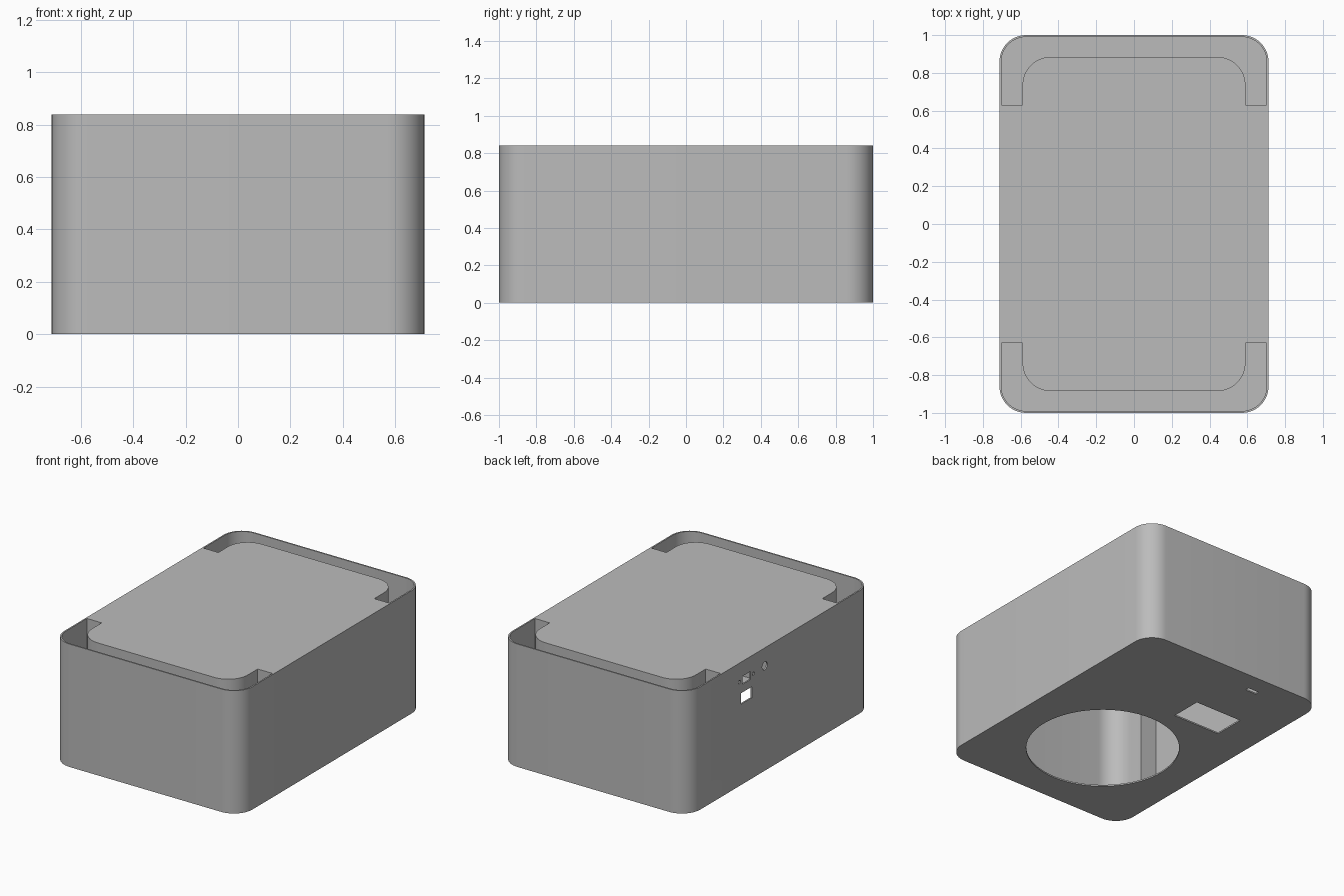
import bpy, bmesh, math
from mathutils import Vector

cube = bpy.data.objects.get("Cube")
if cube:
    bpy.data.objects.remove(cube, do_unlink=True)

W, L, H = 0.712, 1.0, 0.84      # half width, half length, height
T = 0.01                        # wall thickness
R = 0.14                        # outer corner radius
IX, IY, IR = 0.59, 0.885, 0.15  # narrow end of the inner chamber
STEP = 0.63                     # where the chamber narrows

grey = bpy.data.materials.new("plain grey")
grey.use_nodes = True
grey.diffuse_color = (0.5, 0.5, 0.5, 1)
grey.node_tree.nodes["Principled BSDF"].inputs["Base Color"].default_value = (0.5, 0.5, 0.5, 1)


def arc(cx, cy, r, start, n=12):
    """Quarter turn, counter-clockwise from start degrees."""
    angles = [math.radians(start + 90 * i / n) for i in range(n + 1)]
    return [(cx + r * math.cos(a), cy + r * math.sin(a)) for a in angles]


def far_end(x, y, r):
    """Right and left rounded corners of the +y end."""
    return arc(x - r, y - r, r, 0) + arc(r - x, y - r, r, 90)


def turned(points):
    return [(-x, -y) for x, y in points]


def circle(cx, cy, r, n):
    return [(cx + r * math.cos(math.tau * i / n), cy + r * math.sin(math.tau * i / n)) for i in range(n)]


def rect(cx, cy, w, h):
    return [(cx + sx * w / 2, cy + sy * h / 2) for sx, sy in ((-1, -1), (1, -1), (1, 1), (-1, 1))]


def prism(name, profiles, low, high, along_x=False):
    """Extrude closed profiles from low to high along z, or along x with (y, z) profiles."""
    bm = bmesh.new()
    for points in profiles:
        place = (lambda a, b: Vector((low, a, b))) if along_x else (lambda a, b: Vector((a, b, low)))
        face = bm.faces.new([bm.verts.new(place(a, b)) for a, b in points])
        out = bmesh.ops.extrude_face_region(bm, geom=[face])
        verts = [v for v in out["geom"] if isinstance(v, bmesh.types.BMVert)]
        shift = Vector((high - low, 0, 0)) if along_x else Vector((0, 0, high - low))
        bmesh.ops.translate(bm, verts=verts, vec=shift)
    bmesh.ops.recalc_face_normals(bm, faces=bm.faces)
    mesh = bpy.data.meshes.new(name)
    bm.to_mesh(mesh)
    bm.free()
    mesh.materials.append(grey)
    obj = bpy.data.objects.new(name, mesh)
    bpy.context.scene.collection.objects.link(obj)
    return obj


def cut(target, cutter):
    cutter.hide_render = True
    mod = target.modifiers.new("cut", "BOOLEAN")
    mod.operation, mod.solver, mod.object = "DIFFERENCE", "EXACT", cutter
    bpy.context.view_layer.objects.active = target
    bpy.ops.object.modifier_apply(modifier=mod.name)
    bpy.data.objects.remove(cutter, do_unlink=True)


# Outer body
end = far_end(W, L, R)
body = prism("enclosure_body", [end + turned(end)], 0, H)

# Closed inner chamber, narrower at both ends
s = STEP - T
half = [(W - T, s), (IX - T, s)] + far_end(IX - T, IY - T, IR - T) + [(T - IX, s), (T - W, s)]
cut(body, prism("chamber_cutter", [half + turned(half)], T, H - T))

# Deep U-shaped channels at both ends, open at the top
channel = [(W - T, STEP)] + far_end(W - T, L - T, R - T) + [(T - W, STEP), (-IX, STEP)]
channel += far_end(IX, IY, IR)[::-1] + [(IX, STEP)]
cut(body, prism("channel_cutter", [channel, turned(channel)], T, H + 0.1))

# Openings in the floor: large round one, window and small slot
floor_holes = [circle(0, -0.31, 0.487, 64), rect(-0.266, 0.41, 0.36, 0.22), rect(-0.264, 0.855, 0.085, 0.03)]
cut(body, prism("floor_cutter", floor_holes, -0.1, 0.05))

# Connector openings in the right side wall
side_holes = [rect(0.364, 0.59, 0.12, 0.075), rect(0.364, 0.71, 0.09, 0.055), circle(0.166, 0.718, 0.028, 24)]
side_holes += [circle(0.364 + dy, 0.71, 0.012, 12) for dy in (-0.075, 0.075)]
cut(body, prism("side_cutter", side_holes, -W - 0.1, -W + 0.05, along_x=True))

# Smooth the rounded corners, keep the edges sharp
bpy.ops.object.select_all(action="DESELECT")
body.select_set(True)
bpy.context.view_layer.objects.active = body
bpy.ops.object.shade_smooth_by_angle(angle=math.radians(30))
